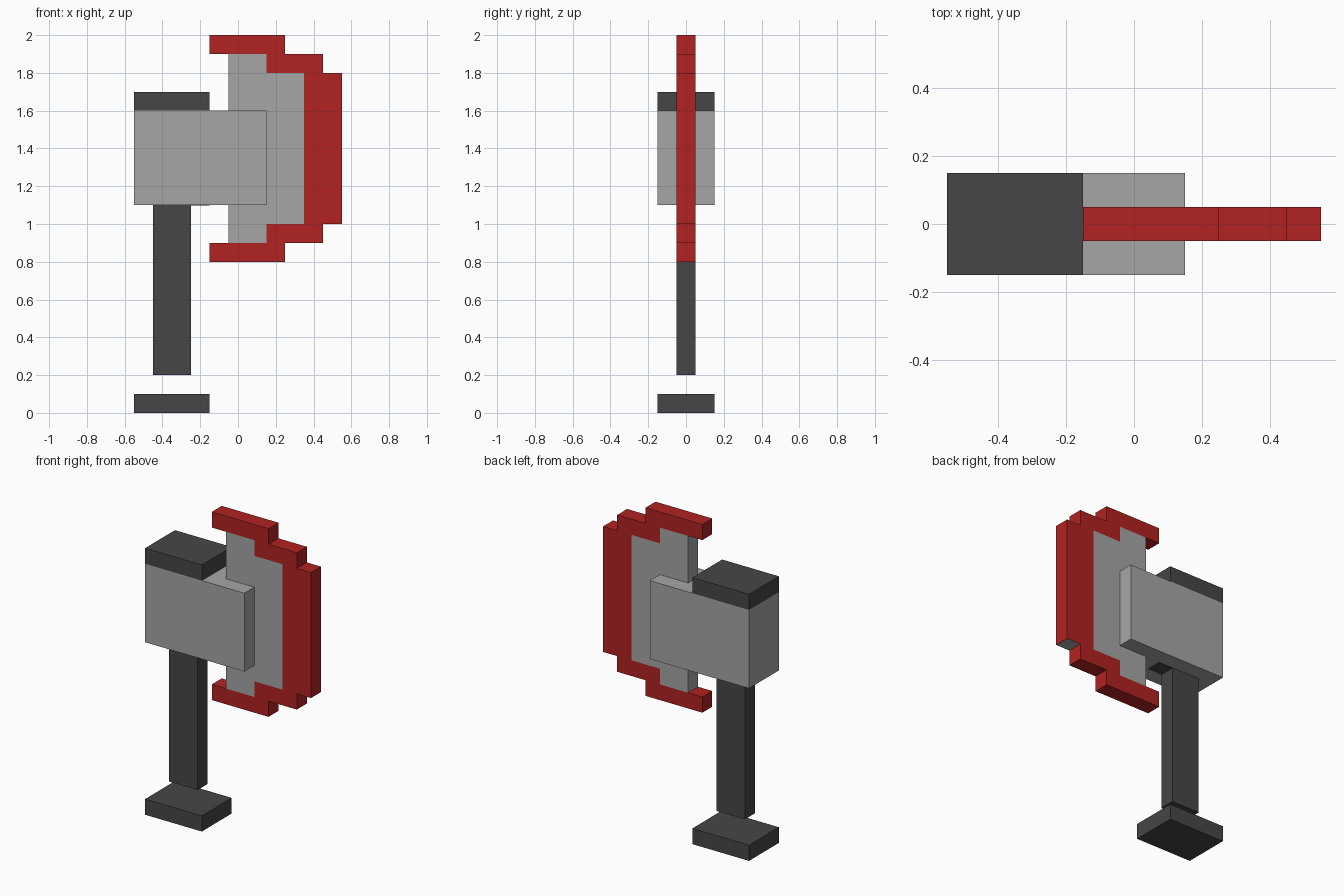
import bpy
import bmesh

cube = bpy.data.objects.get("Cube")
if cube:
    bpy.data.objects.remove(cube, do_unlink=True)


def material(name, r, g, b):
    m = bpy.data.materials.new(name)
    m.use_nodes = True
    m.diffuse_color = (r, g, b, 1)
    m.node_tree.nodes["Principled BSDF"].inputs["Base Color"].default_value = (r, g, b, 1)
    return m


DARK = material("dark grey", 0.061, 0.061, 0.061)
STEEL = material("light grey", 0.381, 0.381, 0.381)
RED = material("red", 0.445, 0.016, 0.016)

MID = 1.4  # height the blade is mirrored about


def extrude_profile(name, points, half_depth, *mats):
    """Extrude an x/z outline along y, centred on y = 0."""
    bm = bmesh.new()
    face = bm.faces.new([bm.verts.new((x, -half_depth, z)) for x, z in points])
    ext = bmesh.ops.extrude_face_region(bm, geom=[face])
    moved = [v for v in ext["geom"] if isinstance(v, bmesh.types.BMVert)]
    bmesh.ops.translate(bm, verts=moved, vec=(0, 2 * half_depth, 0))
    bmesh.ops.recalc_face_normals(bm, faces=bm.faces[:])
    mesh = bpy.data.meshes.new(name)
    bm.to_mesh(mesh)
    bm.free()
    for m in mats:
        mesh.materials.append(m)
    obj = bpy.data.objects.new(name, mesh)
    bpy.context.collection.objects.link(obj)
    return obj


def box(name, x0, x1, z0, z1, half_depth, mat):
    return extrude_profile(name, [(x0, z0), (x1, z0), (x1, z1), (x0, z1)], half_depth, mat)


def mirrored(points):
    """Same points below the blade's middle, in reverse order."""
    return [(x, 2 * MID - z) for x, z in reversed(points)]


# Shaft, pommel and head
box("pommel", -0.55, -0.15, 0, 0.1, 0.15, DARK)
box("handle", -0.45, -0.25, 0.2, 1.1, 0.05, DARK)
box("head_block", -0.55, 0.15, 1.1, 1.6, 0.15, STEEL)
box("head_cap", -0.55, -0.15, 1.6, 1.7, 0.15, DARK)

# Small dark plate under the head, beside the handle
box("head_underside_plate", -0.25, -0.15, 1.097, 1.1, 0.05, DARK)

# Blade body
inner = [(-0.05, 1.9), (0.15, 1.9), (0.15, 1.8), (0.35, 1.8)]
extrude_profile("blade_body", inner + mirrored(inner), 0.05, STEEL)

# Stepped cutting edge wrapped round the blade
outer = [(-0.15, 2.0), (0.25, 2.0), (0.25, 1.9), (0.45, 1.9), (0.45, 1.8), (0.55, 1.8)]
rim = [(-0.15, 1.9)] + inner[1:]
outline = outer + mirrored(outer) + list(reversed(mirrored(rim))) + list(reversed(rim))
edge = extrude_profile("cutting_edge", outline, 0.05, RED, STEEL)

# Underside of the outermost step is bare steel
for p in edge.data.polygons:
    if p.normal.z < -0.9 and p.center.x > 0.45:
        p.material_index = 1
